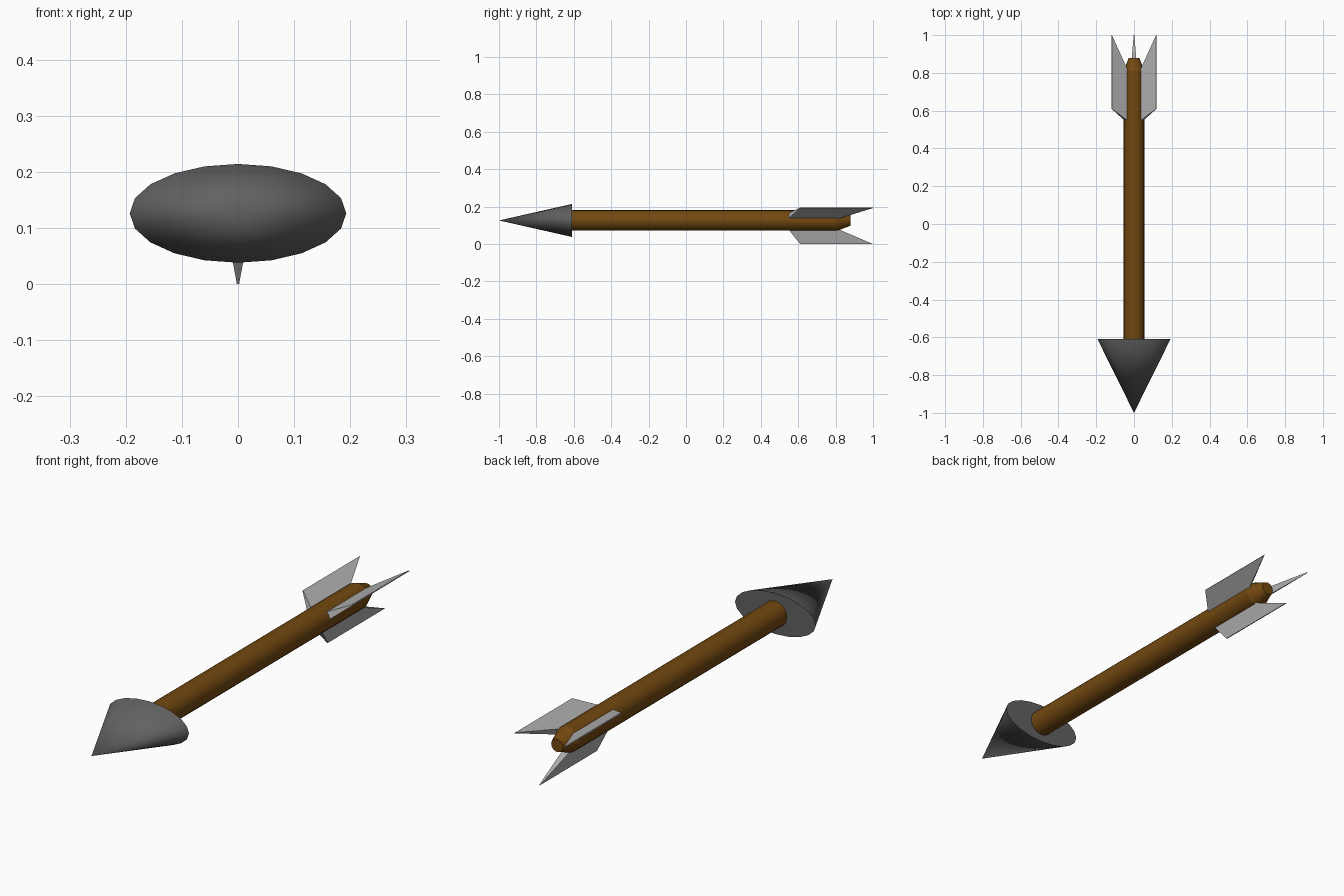
import bpy, bmesh, math
from mathutils import Matrix

if "Cube" in bpy.data.objects:
    bpy.data.objects.remove(bpy.data.objects["Cube"])

CZ = 0.126  # height of the arrow's axis


def material(name, rgb):
    m = bpy.data.materials.new(name)
    m.diffuse_color = (*rgb, 1)
    m.use_nodes = True
    m.node_tree.nodes["Principled BSDF"].inputs["Base Color"].default_value = m.diffuse_color
    return m


def finish(name, bm, mat, smooth=None):
    bmesh.ops.recalc_face_normals(bm, faces=bm.faces)
    me = bpy.data.meshes.new(name)
    bm.to_mesh(me)
    bm.free()
    me.materials.append(mat)
    ob = bpy.data.objects.new(name, me)
    bpy.context.collection.objects.link(ob)
    if smooth:
        bpy.ops.object.select_all(action='DESELECT')
        ob.select_set(True)
        bpy.context.view_layer.objects.active = ob
        bpy.ops.object.shade_smooth_by_angle(angle=math.radians(smooth))
    return ob


def lathe(profile, sides, squash=(1, 1)):
    """Capped rings of (radius, y) around the arrow axis; radius 0 is a point."""
    bm = bmesh.new()
    rings = []
    for r, y in profile:
        n = sides if r else 1
        rings.append([bm.verts.new((r * squash[0] * math.cos(math.tau * i / sides), y,
                                    CZ + r * squash[1] * math.sin(math.tau * i / sides)))
                      for i in range(n)])
    for a, b in zip(rings, rings[1:]):
        for i in range(sides):
            j = (i + 1) % sides
            if len(a) == 1:
                bm.faces.new((a[0], b[i], b[j]))
            else:
                bm.faces.new((a[i], a[j], b[j], b[i]))
    for ring in (rings[0], rings[-1]):
        if len(ring) > 1:
            bm.faces.new(ring)
    return bm


wood = material("wood", (0.17, 0.065, 0.005))
iron = material("iron", (0.12, 0.12, 0.12))
feather = material("feather", (0.42, 0.42, 0.42))

# Flattened conical head
finish("arrow_head", lathe([(0, -1), (1, -0.61)], 20, (0.193, 0.088)), iron, 35)

# Shaft with tapered nock end
finish("shaft", lathe([(0.055, -0.62), (0.055, 0.81), (0.028, 0.88)], 20), wood, 19)

# Three wedge-section fletchings: (outer radius, roll angle)
for name, R, roll in (("fin_bottom", 0.126, 0), ("fin_right", 0.136, 120), ("fin_left", 0.136, 240)):
    outline = [(0.045, 0.545, 0.017), (R, 0.61, 0.002), (R, 1.0, 0.002), (0.045, 0.81, 0.017)]
    bm = bmesh.new()
    sides = [[bm.verts.new((s * t, y, -r)) for r, y, t in outline] for s in (-1, 1)]
    for side in sides:
        bm.faces.new(side)
    for i in range(4):
        j = (i + 1) % 4
        bm.faces.new((sides[0][i], sides[0][j], sides[1][j], sides[1][i]))
    bm.transform(Matrix.Translation((0, 0, CZ)) @ Matrix.Rotation(math.radians(-roll), 4, 'Y'))
    finish(name, bm, feather)
